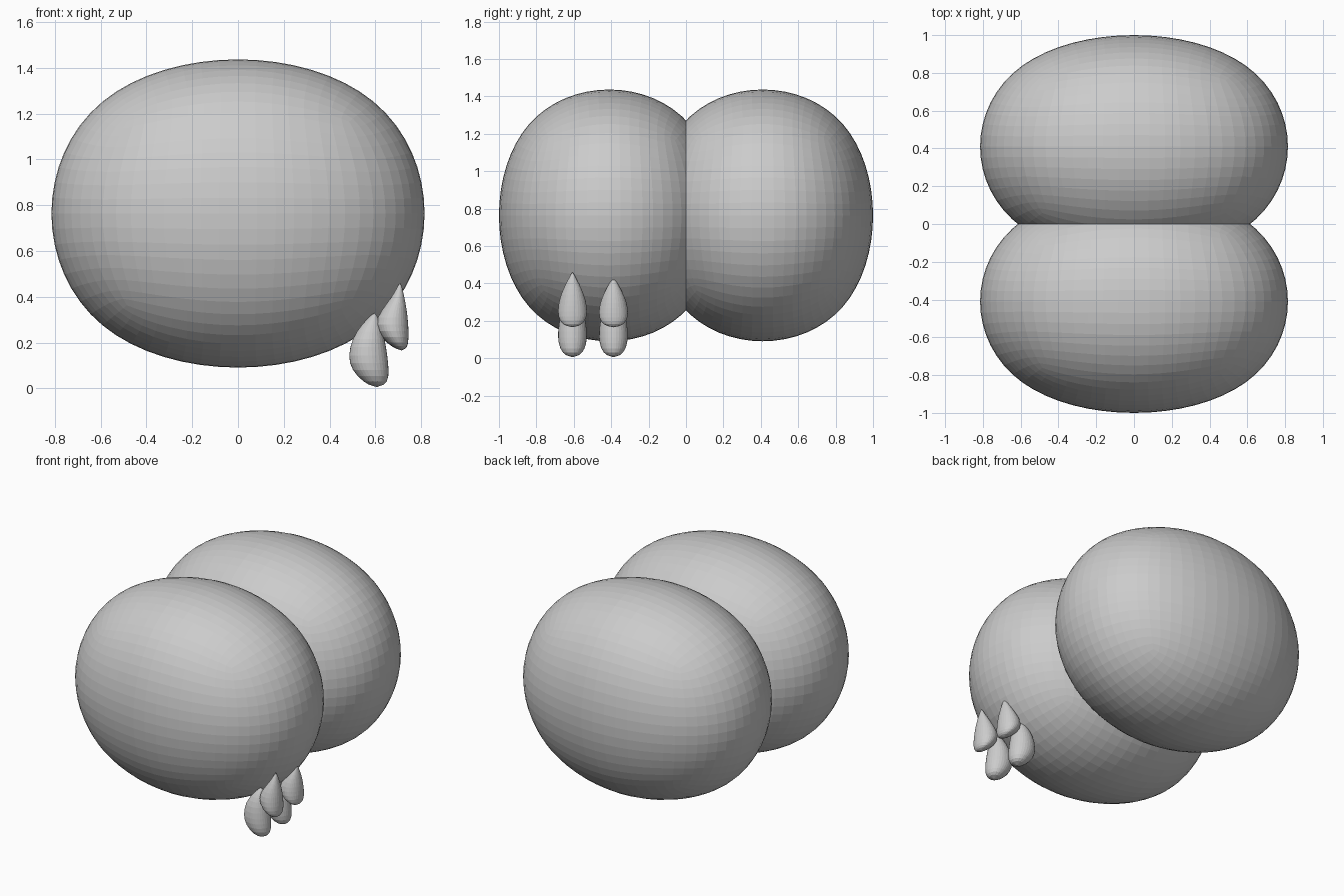
import bpy, bmesh, math
from mathutils import Matrix, Vector

if "Cube" in bpy.data.objects:
    bpy.data.objects.remove(bpy.data.objects["Cube"])


def make_object(name, bm):
    bmesh.ops.recalc_face_normals(bm, faces=bm.faces)
    mesh = bpy.data.meshes.new(name)
    bm.to_mesh(mesh)
    bm.free()
    ob = bpy.data.objects.new(name, mesh)
    bpy.context.collection.objects.link(ob)
    return ob


# Twin rounded lobes: a subdivided box, cut at the centre plane and mirrored
LIMIT = 0.8395  # half size of a fully subdivided 2-unit cube
half = Vector((0.815, 0.59, 0.673)) / LIMIT
bm = bmesh.new()
bmesh.ops.create_cube(bm, size=2, matrix=Matrix.Translation((0, 0.41, 0.764)) @ Matrix.Diagonal((*half, 1)))
lobes = make_object("twin_lobes", bm)
sub = lobes.modifiers.new("round", 'SUBSURF')
sub.levels = sub.render_levels = 4
mir = lobes.modifiers.new("mirror", 'MIRROR')
mir.use_axis = (False, True, False)
mir.use_bisect_axis = (False, True, False)
mir.use_clip = True

# Drop cross-sections from tip to bottom: z, left x, right x, half depth
UPPER = [(0.435, 0.691, 0.719, 0.016), (0.40, 0.672, 0.727, 0.036),
         (0.34, 0.624, 0.739, 0.064), (0.28, 0.592, 0.746, 0.08),
         (0.22, 0.626, 0.747, 0.08), (0.18, 0.678, 0.741, 0.055)]
LOWER = [(0.31, 0.572, 0.612, 0.022), (0.28, 0.54, 0.625, 0.044),
         (0.22, 0.497, 0.642, 0.07), (0.14, 0.478, 0.655, 0.08),
         (0.08, 0.494, 0.661, 0.078), (0.025, 0.548, 0.657, 0.056)]


def drop(name, rings, tip, bottom, y, stretch=1.0, sides=16):
    bm = bmesh.new()
    base = bottom[1]

    def vert(x, dy, z):
        return bm.verts.new((x, y + dy, base + (z - base) * stretch))

    loops = []
    for z, left, right, depth in rings:
        cx, rx = (left + right) / 2, (right - left) / 2
        loops.append([vert(cx + rx * math.cos(a), depth * math.sin(a), z)
                      for a in (2 * math.pi * i / sides for i in range(sides))])
    top, low = vert(tip[0], 0, tip[1]), vert(bottom[0], 0, bottom[1])
    for i in range(sides):
        j = (i + 1) % sides
        for a, b in zip(loops, loops[1:]):
            bm.faces.new((a[i], a[j], b[j], b[i]))
        bm.faces.new((top, loops[0][j], loops[0][i]))
        bm.faces.new((low, loops[-1][i], loops[-1][j]))
    ob = make_object(name, bm)
    s = ob.modifiers.new("round", 'SUBSURF')
    s.levels = s.render_levels = 1


# Two columns of drops on the front lobe's lower right
for label, y, stretch in (("outer", -0.607, 1.0), ("inner", -0.388, 0.91)):
    drop("upper_drop_" + label, UPPER, (0.709, 0.468), (0.715, 0.162), y, stretch)
    drop("lower_drop_" + label, LOWER, (0.597, 0.335), (0.608, 0.0), y)
